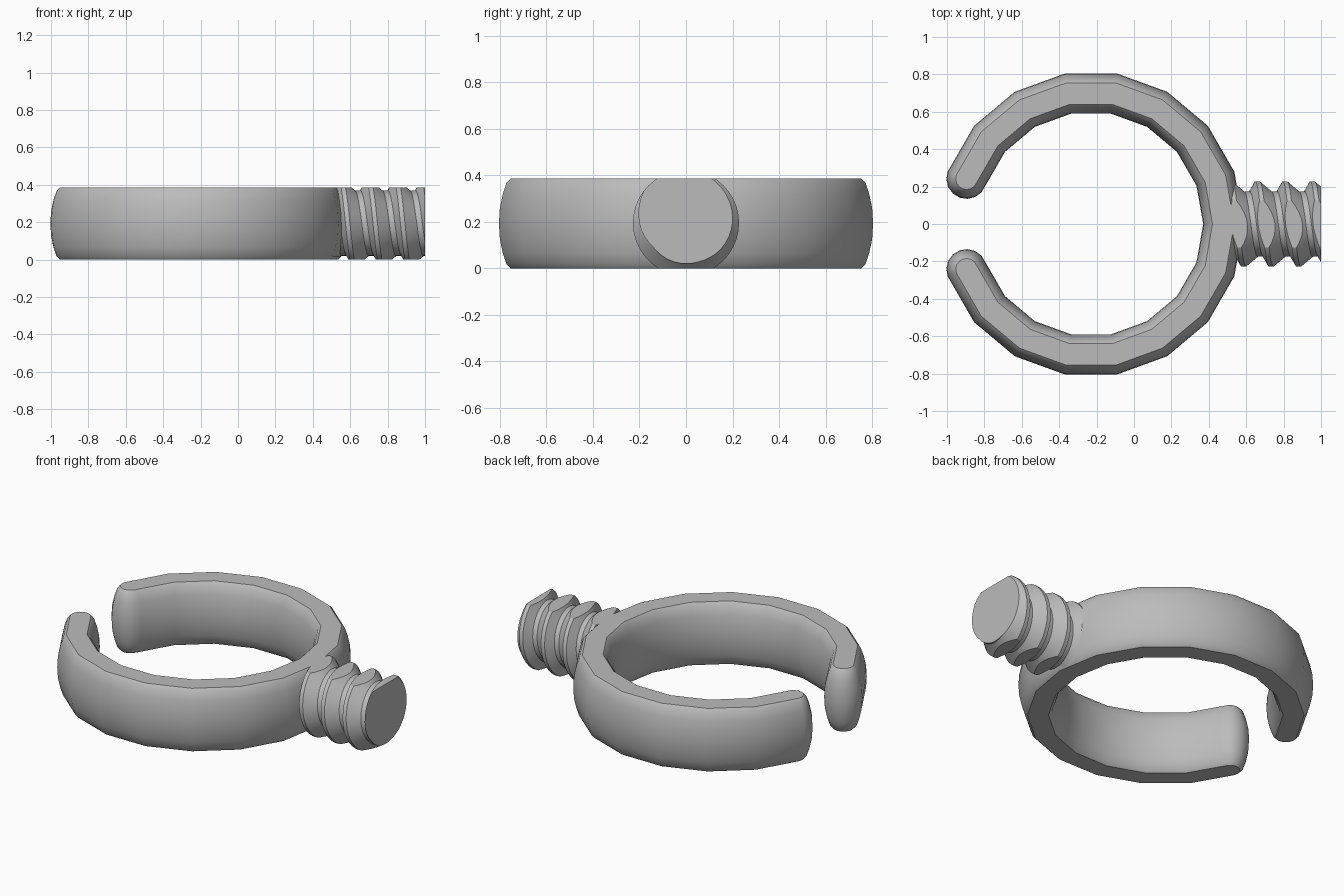
import bpy, bmesh
from math import cos, sin, pi, radians
from mathutils import Vector

cube = bpy.data.objects.get("Cube")
if cube:
    bpy.data.objects.remove(cube, do_unlink=True)

HEIGHT = 0.385

grey = bpy.data.materials.new("plain_grey")
grey.use_nodes = True
colour = (0.5, 0.5, 0.5, 1)
grey.diffuse_color = colour
grey.node_tree.nodes["Principled BSDF"].inputs["Base Color"].default_value = colour


def finish(name, bm, angle):
    bmesh.ops.recalc_face_normals(bm, faces=bm.faces)
    mesh = bpy.data.meshes.new(name)
    bm.to_mesh(mesh)
    bm.free()
    obj = bpy.data.objects.new(name, mesh)
    bpy.context.collection.objects.link(obj)
    mesh.materials.append(grey)
    bpy.ops.object.select_all(action='DESELECT')
    obj.select_set(True)
    bpy.context.view_layer.objects.active = obj
    bpy.ops.object.shade_smooth_by_angle(angle=radians(angle))
    return obj


# Open ring: round-ended outline, swollen at mid height
CENTRE, RADIUS, CAP = Vector((-0.23, 0)), 0.708, 8


def polar(r, degrees):
    a = radians(degrees)
    return Vector((r * cos(a), r * sin(a)))


def outline(half):
    angles = range(-160, 161, 20)
    pts = [CENTRE + polar(RADIUS + half, a) for a in angles]
    for end in (160, -160):
        tip = CENTRE + polar(RADIUS, end)
        start = end if end > 0 else end + 180
        pts += [tip + polar(half, start + 180 * k / CAP) for k in range(1, CAP)]
        if end > 0:
            pts += [CENTRE + polar(RADIUS - half, a) for a in reversed(angles)]
    return pts


bm = bmesh.new()
lower = [(0, 0.058), (0.018, 0.075), (0.065, 0.091), (0.125, 0.104)]
layers = lower + [(HEIGHT / 2, 0.108)] + [(HEIGHT - z, h) for z, h in reversed(lower)]
loops = [[bm.verts.new((p.x, p.y, z)) for p in outline(h)] for z, h in layers]
for a, b in zip(loops, loops[1:]):
    for i in range(len(a)):
        j = (i + 1) % len(a)
        bm.faces.new((a[i], a[j], b[j], b[i]))
bm.faces.new(loops[0])
bm.faces.new(loops[-1])
finish("open_ring", bm, 32)

# Threaded stud: helical strip, trimmed at its ends and flattened top and bottom
SIDES, PITCH, AXIS_Z = 40, 0.147, 0.195
thread = [(-0.012, 0.228), (0.012, 0.228), (0.075, 0.175), (0.105, 0.175)]
bm = bmesh.new()
columns = []
for i in range(SIDES):
    a = 2 * pi * i / SIDES
    columns.append([bm.verts.new((0.66 + PITCH * (turn + i / SIDES) + dx,
                                  r * cos(a), AXIS_Z + r * sin(a)))
                    for turn in range(-4, 5) for dx, r in thread])
for i in range(SIDES):
    shift = len(thread) if i == SIDES - 1 else 0
    a, b = columns[i], columns[(i + 1) % SIDES][shift:]
    for m in range(len(b) - 1):
        bm.faces.new((a[m], a[m + 1], b[m + 1], b[m]))

for point, normal in (((1, 0, 0), (1, 0, 0)), ((0.46, 0, 0), (-1, 0, 0)),
                      ((0, 0, HEIGHT), (0, 0, 1)), ((0, 0, 0), (0, 0, -1))):
    cut = bmesh.ops.bisect_plane(bm, geom=bm.verts[:] + bm.edges[:] + bm.faces[:],
                                 plane_co=point, plane_no=normal, clear_outer=True)
    rim = [e for e in cut["geom_cut"] if isinstance(e, bmesh.types.BMEdge)]
    bmesh.ops.holes_fill(bm, edges=rim, sides=0)
finish("threaded_stud", bm, 30)
